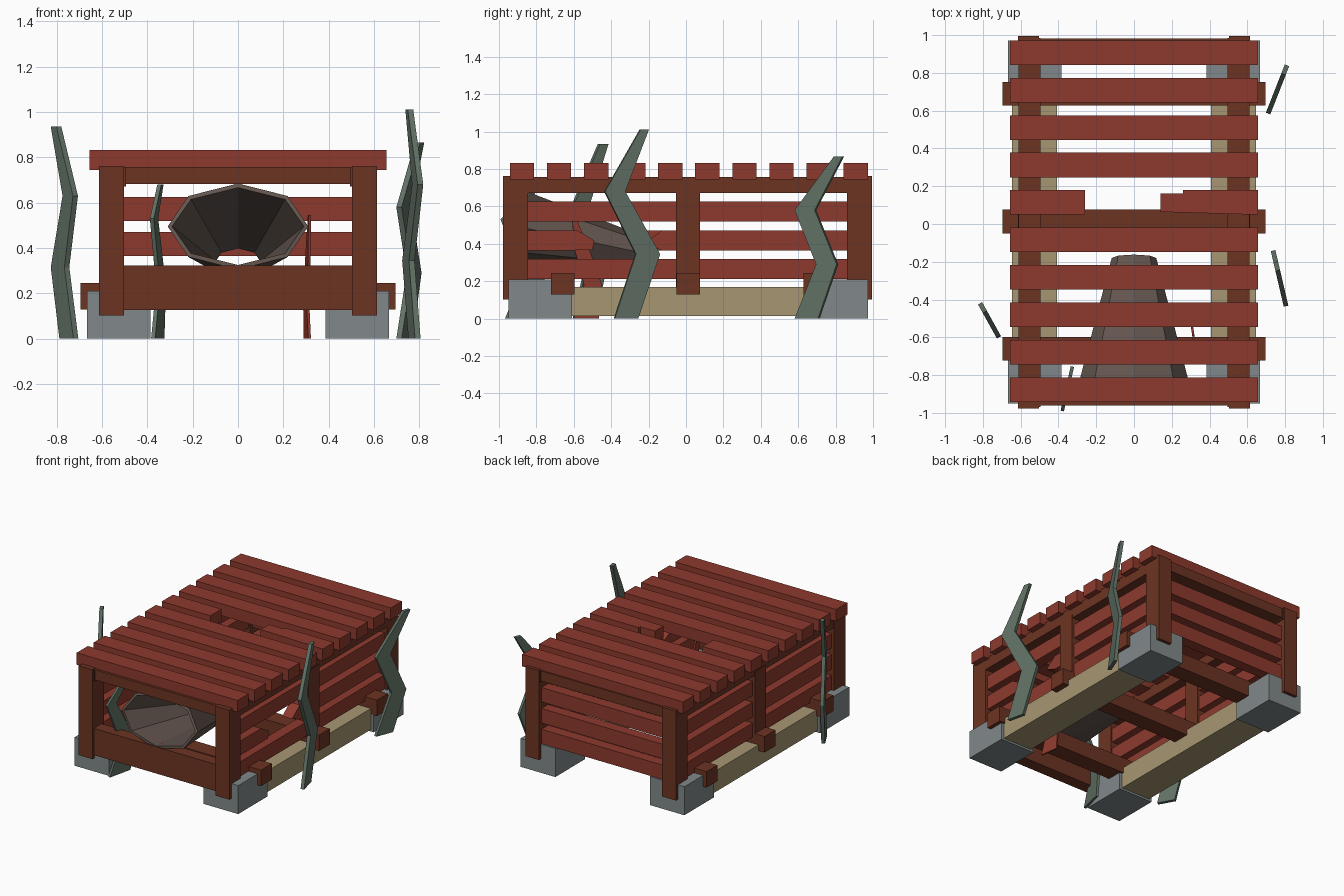
import bpy, bmesh, math
from mathutils import Vector

cube = bpy.data.objects.get("Cube")
if cube:
    bpy.data.objects.remove(cube, do_unlink=True)


def material(name, rgb):
    m = bpy.data.materials.new(name)
    m.use_nodes = True
    m.diffuse_color = (*rgb, 1)
    m.node_tree.nodes["Principled BSDF"].inputs["Base Color"].default_value = (*rgb, 1)
    return m


RED = material("red_plank", (0.27, 0.042, 0.027))
BROWN = material("brown_timber", (0.15, 0.034, 0.016))
GREY = material("grey_concrete", (0.22, 0.25, 0.255))
TAN = material("tan_beam", (0.39, 0.31, 0.17))
GREEN = material("dull_green", (0.12, 0.165, 0.13))
DARK = material("dark_horn", (0.125, 0.092, 0.077))


def finish(name, bm, mat):
    bmesh.ops.recalc_face_normals(bm, faces=bm.faces)
    mesh = bpy.data.meshes.new(name)
    bm.to_mesh(mesh)
    bm.free()
    mesh.materials.append(mat)
    ob = bpy.data.objects.new(name, mesh)
    bpy.context.collection.objects.link(ob)
    return ob


def box(name, x, y, z, mat):
    """Box from (min, max) pairs on each axis."""
    bm = bmesh.new()
    bmesh.ops.create_cube(bm, size=1)
    for v in bm.verts:
        v.co = [r[0] if c < 0 else r[1] for c, r in zip(v.co, (x, y, z))]
    return finish(name, bm, mat)


def prism(name, points, offset, mat):
    """Flat polygon pushed along an offset."""
    bm = bmesh.new()
    face = bm.faces.new([bm.verts.new(p) for p in points])
    new = bmesh.ops.extrude_face_region(bm, geom=[face])["geom"]
    bmesh.ops.translate(bm, vec=offset, verts=[g for g in new if isinstance(g, bmesh.types.BMVert)])
    return finish(name, bm, mat)


def blade(name, start, end, rows, thick, mat):
    """Bent blade standing over the ground line start-end; rows are (from, to, height)."""
    a, b = Vector((*start, 0)), Vector((*end, 0))
    along = (b - a).normalized()
    off = Vector((-along.y, along.x, 0)) * thick
    bm = bmesh.new()
    rings = []
    for s, t, z in rows:
        p, q = a.lerp(b, s) + Vector((0, 0, z)), a.lerp(b, t) + Vector((0, 0, z))
        rings.append([bm.verts.new(c) for c in (p - off / 2, q - off / 2, q + off / 2, p + off / 2)])
    for lo, hi in zip(rings, rings[1:]):
        for i in range(4):
            j = (i + 1) % 4
            bm.faces.new((lo[i], lo[j], hi[j], hi[i]))
    bm.faces.new(rings[0])
    bm.faces.new(rings[-1])
    return finish(name, bm, mat)


def span(a, b, side):
    return tuple(sorted((a * side, b * side)))


# Footings, sills, posts and side rails on both sides
FRONT, BACK = (-0.978, -0.845), (0.86, 0.995)
for side, label in ((1, "left"), (-1, "right")):
    px = span(0.503, 0.614, side)
    for end, y in (("front", (-0.95, -0.61)), ("back", (0.628, 0.972))):
        box(f"{label}_{end}_footing", span(0.385, 0.667, side), y, (0, 0.21), GREY)
    box(f"{label}_sill", span(0.407, 0.645, side), (-0.63, 0.65), (0.015, 0.17), TAN)
    for end, y in (("front", FRONT), ("back", BACK)):
        box(f"{label}_{end}_post", px, y, (0.103, 0.762), BROWN)
    box(f"{label}_middle_post", px, (-0.053, 0.075), (0.126, 0.70), BROWN)
    box(f"{label}_top_rail", span(0.495, 0.611, side), (-0.97, 0.985), (0.672, 0.758), BROWN)

# Floor bearers and end rails
for i, y in enumerate((-0.66, 0.013, 0.69)):
    box(f"floor_bearer_{i}", (-0.695, 0.695), (y - 0.063, y + 0.063), (0.128, 0.245), BROWN)
box("front_top_rail", (-0.51, 0.51), (-0.96, -0.87), (0.682, 0.757), BROWN)
box("front_bottom_rail", (-0.51, 0.51), (-0.96, -0.87), (0.126, 0.323), BROWN)
box("back_top_rail", (-0.51, 0.51), (0.885, 0.982), (0.682, 0.757), BROWN)

# Wall planks, with one snapped on the left wall
for i, z in enumerate((0.265, 0.418, 0.573)):
    zr = (z - 0.053, z + 0.053)
    box(f"back_plank_{i}", (-0.51, 0.51), (0.885, 0.965), zr, RED)
    box(f"right_plank_{i}", (-0.595, -0.515), (-0.86, 0.875), zr, RED)
    if i != 1:
        box(f"left_plank_{i}", (0.515, 0.595), (-0.86, 0.875), zr, RED)
        continue
    box("left_plank_back", (0.515, 0.595), (0, 0.875), zr, RED)
    stub = [(-0.86, zr[0]), (-0.62, zr[0]), (-0.5, z - 0.05), (-0.49, z), (-0.58, zr[1]), (-0.86, zr[1])]
    tip = [(0, zr[0]), (-0.13, zr[0]), (-0.22, z - 0.015), (-0.13, zr[1]), (0, zr[1])]
    for name, pts in (("snapped_plank_front", stub), ("snapped_plank_middle", tip)):
        prism(name, [(0.515, y, h) for y, h in pts], (0.08, 0, 0), RED)

# Roof planks, with one broken through the middle
ROOF = (0.744, 0.832)
for i in range(10):
    y = 0.907 - 0.1982 * i
    yr = (y - 0.065, y + 0.065)
    if i != 4:
        box(f"roof_plank_{i}", (-0.656, 0.656), yr, ROOF, RED)
        continue
    box("broken_roof_plank_right", (-0.656, -0.26), yr, ROOF, RED)
    outline = [(0.656, yr[0]), (0.14, yr[0] + 0.015), (0.14, y + 0.047), (0.26, y + 0.047),
               (0.26, yr[1]), (0.656, yr[1])]
    prism("broken_roof_plank_left", [(*p, ROOF[0]) for p in outline], (0, 0, ROOF[1] - ROOF[0]), RED)

# Open eight-sided horn, leaning back behind the front opening
bm = bmesh.new()
rings = []
for cy, cz, rx, rz, lean in ((-0.91, 0.495, 0.31, 0.19, 0.045), (-0.18, 0.34, 0.118, 0.077, 0.018)):
    angles = [math.tau * k / 8 for k in range(8)]
    rings.append([bm.verts.new((rx * math.sin(t), cy + lean * math.cos(t), cz + rz * math.cos(t)))
                  for t in angles])
for k in range(8):
    j = (k + 1) % 8
    bm.faces.new((rings[0][k], rings[0][j], rings[1][j], rings[1][k]))
horn = finish("horn", bm, DARK)
# Thicken inward whichever way the open shell's normals point
outward = sum(p.normal.dot(p.center - Vector((0, p.center.y, 0.42))) for p in horn.data.polygons) > 0
wall = horn.modifiers.new("wall", "SOLIDIFY")
wall.thickness = 0.02
wall.offset = -1 if outward else 1

# Bent weeds around the walls
blade("weed_left_front", (0.805, -0.435), (0.735, -0.135),
      [(0.17, 0.59, 0), (0.55, 0.98, 0.345), (0, 0.36, 0.68), (0.63, 0.78, 1.01)], 0.025, GREEN)
blade("weed_left_back", (0.71, 0.585), (0.81, 0.84),
      [(0, 0.49, 0), (0.45, 0.88, 0.29), (0, 0.42, 0.58), (0.82, 1, 0.866)], 0.025, GREEN)
blade("weed_right", (-0.815, -0.42), (-0.715, -0.6),
      [(0.38, 1, 0), (0, 0.6, 0.315), (0.52, 0.98, 0.63), (0, 0.25, 0.935)], 0.025, GREEN)
blade("weed_front", (-0.38, -0.99), (-0.325, -0.75),
      [(0.1, 0.85, 0), (0.5, 0.98, 0.23), (0, 0.35, 0.53), (0.6, 0.78, 0.68)], 0.018, GREEN)
blade("red_splinter", (0.317, -0.61), (0.293, -0.45),
      [(0.05, 0.9, 0), (0.4, 1, 0.18), (0.1, 0.6, 0.36), (0, 0.12, 0.545)], 0.012, RED)
